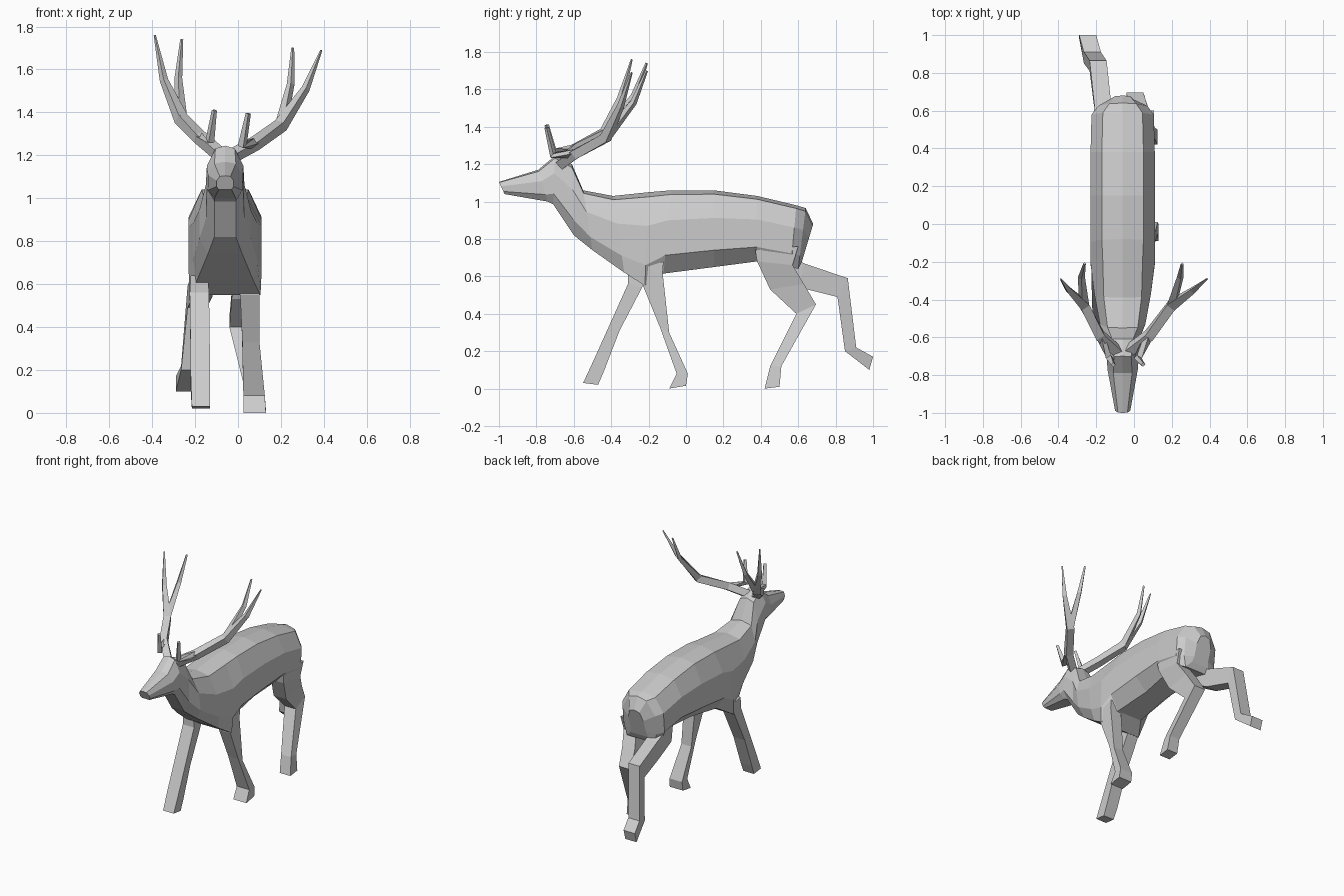
import bpy, bmesh
from mathutils import Vector

CX = -0.06  # body centre line


def loft(name, rings):
    """Skin a list of equal-length point rings and cap both ends."""
    bm = bmesh.new()
    vs = [[bm.verts.new(p) for p in r] for r in rings]
    n = len(vs[0])
    for a, b in zip(vs, vs[1:]):
        for i in range(n):
            j = (i + 1) % n
            bm.faces.new((a[i], a[j], b[j], b[i]))
    bm.faces.new(vs[0])
    bm.faces.new(vs[-1])
    bmesh.ops.recalc_face_normals(bm, faces=bm.faces)
    me = bpy.data.meshes.new(name)
    bm.to_mesh(me)
    bm.free()
    ob = bpy.data.objects.new(name, me)
    bpy.context.collection.objects.link(ob)
    return ob


def section(yt, zt, yb, zb, wt, wm, wb):
    """Faceted body section between a top and a bottom point."""
    half = [(wt, 0.05), (wm, 0.36), (wm, 0.78), (wb, 1.0)]
    pts = [(0, 0.0)] + half + [(-w, f) for w, f in reversed(half)]
    return [(CX + w, yt + (yb - yt) * f, zt + (zb - zt) * f) for w, f in pts]


def leg(name, stations):
    """Box-section leg: front edge y,z / back edge y,z / x range."""
    loft(name, [[(x0, yf, zf), (x1, yf, zf), (x1, yb, zb), (x0, yb, zb)]
                for yf, zf, yb, zb, x0, x1 in stations])


def spike(name, path, radii):
    """Tapered four-sided tube along a path."""
    pts = [Vector(p) for p in path]
    rings = []
    for i, p in enumerate(pts):
        t = (pts[min(i + 1, len(pts) - 1)] - pts[max(i - 1, 0)]).normalized()
        u = t.cross(Vector((0, 1, 0))).normalized()
        v = t.cross(u)
        r = radii[i]
        rings.append([p + u * r, p + v * r, p - u * r, p - v * r])
    loft(name, rings)


# Head, from muzzle to back of skull
head = [
    (-1.00, 1.105, -0.97, 1.04, 0.025, 0.04, 0.03),
    (-0.79, 1.17, -0.74, 1.00, 0.05, 0.08, 0.05),
    (-0.70, 1.245, -0.71, 0.985, 0.045, 0.085, 0.05),
    (-0.61, 1.20, -0.60, 0.82, 0.055, 0.09, 0.05),
]
# Neck, trunk and rump
trunk = [
    (-0.55, 1.06, -0.50, 0.74, 0.08, 0.12, 0.08),
    (-0.39, 1.03, -0.33, 0.62, 0.10, 0.15, 0.13),
    (-0.20, 1.05, -0.22, 0.55, 0.105, 0.17, 0.165),
    (-0.08, 1.06, -0.12, 0.615, 0.11, 0.17, 0.10),
    (0.15, 1.06, 0.15, 0.65, 0.11, 0.17, 0.08),
    (0.38, 1.03, 0.38, 0.68, 0.11, 0.17, 0.10),
    (0.59, 0.98, 0.56, 0.65, 0.105, 0.165, 0.14),
    (0.64, 0.965, 0.60, 0.64, 0.07, 0.13, 0.11),
    (0.68, 0.88, 0.62, 0.68, 0.04, 0.06, 0.07),
]
loft("body", [section(*s) for s in head + trunk])

# Legs in walking pose
leg("front_leg_left", [
    (-0.31, 0.64, -0.20, 0.62, -0.22, -0.14),
    (-0.31, 0.56, -0.235, 0.54, -0.225, -0.135),
    (-0.40, 0.36, -0.355, 0.31, -0.222, -0.132),
    (-0.49, 0.16, -0.44, 0.09, -0.22, -0.13),
    (-0.55, 0.03, -0.47, 0.02, -0.215, -0.13)])
leg("front_leg_right", [
    (-0.24, 0.64, -0.12, 0.68, 0.01, 0.10),
    (-0.23, 0.55, -0.125, 0.62, 0.01, 0.10),
    (-0.14, 0.33, -0.09, 0.30, 0.02, 0.10),
    (-0.05, 0.08, 0.01, 0.08, 0.025, 0.125),
    (-0.09, 0.0, 0.0, 0.015, 0.025, 0.13)])
leg("hind_leg_right", [
    (0.37, 0.74, 0.60, 0.76, 0.0, 0.105),
    (0.38, 0.68, 0.57, 0.66, 0.0, 0.10),
    (0.45, 0.53, 0.63, 0.56, -0.03, 0.07),
    (0.59, 0.40, 0.695, 0.45, -0.04, 0.05),
    (0.45, 0.12, 0.51, 0.12, 0.03, 0.11),
    (0.42, 0.0, 0.50, 0.01, 0.04, 0.125)])
leg("hind_leg_left", [
    (0.46, 0.76, 0.48, 0.62, -0.22, -0.11),
    (0.63, 0.67, 0.61, 0.54, -0.21, -0.12),
    (0.865, 0.59, 0.81, 0.49, -0.235, -0.145),
    (0.91, 0.22, 0.85, 0.20, -0.265, -0.175),
    (1.0, 0.17, 0.98, 0.10, -0.29, -0.20)])

# Forked antlers with brow tines, slightly tilted to one side
antlers = {
    "left": [(-0.08, -0.68, 1.20), (-0.18, -0.59, 1.285), (-0.265, -0.43, 1.37),
             (-0.345, -0.35, 1.55), (-0.388, -0.29, 1.76),
             (-0.278, -0.28, 1.56), (-0.262, -0.21, 1.74),
             (-0.13, -0.71, 1.27), (-0.11, -0.745, 1.41)],
    "right": [(-0.04, -0.68, 1.19), (0.08, -0.59, 1.255), (0.20, -0.43, 1.34),
              (0.315, -0.35, 1.51), (0.388, -0.29, 1.69),
              (0.245, -0.28, 1.53), (0.255, -0.21, 1.70),
              (0.02, -0.71, 1.25), (0.048, -0.745, 1.395)],
}
for side, p in antlers.items():
    spike("antler_beam_" + side, p[:5], [0.035, 0.035, 0.035, 0.02, 0.005])
    spike("antler_fork_" + side, [p[1], p[2], p[5], p[6]], [0.02, 0.03, 0.018, 0.007])
    spike("brow_tine_" + side, [p[1], p[7], p[8]], [0.025, 0.022, 0.012])
